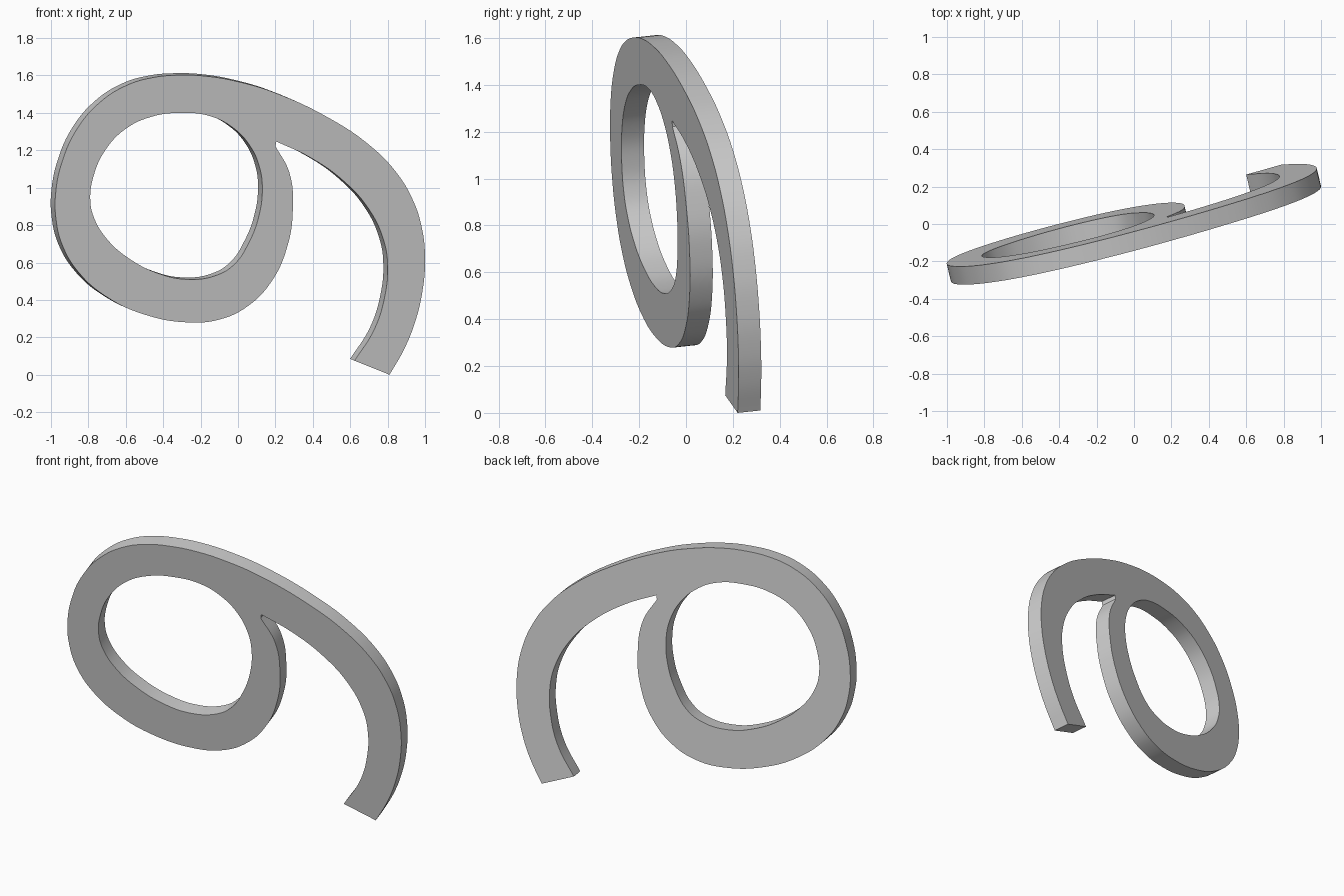
import bpy, bmesh
from mathutils import Vector

if "Cube" in bpy.data.objects:
    bpy.data.objects.remove(bpy.data.objects["Cube"])

# Outline of the front face as seen from the front (x, z)
outer = [(.81, 0), (.885, .13), (.943, .27), (.985, .44), (1, .62), (.982, .79), (.93, .945),
         (.84, 1.09), (.70, 1.23), (.5, 1.365), (.2, 1.507), (0, 1.567), (-.15, 1.594),
         (-.3, 1.602), (-.46, 1.588), (-.6, 1.545), (-.74, 1.455), (-.86, 1.315), (-.94, 1.14),
         (-.975, .97), (-.974, .84), (-.94, .695), (-.85, .545), (-.7, .415), (-.5, .322),
         (-.27, .28), (-.1, .295), (.05, .365), (.18, .50), (.265, .69), (.293, .88),
         (.275, 1.08), (.2, 1.222), (.205, 1.247), (.38, 1.165), (.56, 1.04), (.7, .885),
         (.78, .715), (.8, .58), (.785, .42), (.73, .245), (.623, .075)]
corners = [(.81, 0), (.2, 1.222), (.205, 1.247), (.623, .075)]
hole = [(-.79, .94), (-.77, 1.07), (-.71, 1.2), (-.6, 1.315), (-.46, 1.38), (-.31, 1.4),
        (-.15, 1.383), (-.03, 1.323), (.06, 1.23), (.115, 1.11), (.13, .99), (.112, .85),
        (.06, .71), (-.02, .59), (-.12, .53), (-.27, .51), (-.42, .54), (-.58, .62),
        (-.7, .725), (-.77, .84)]
THICK = 0.1
A, B, C = 0.026, 0.24, -0.108          # front plane: y = A + B x + C z

curve = bpy.data.curves.new("looped_band", 'CURVE')
curve.dimensions = '2D'
curve.fill_mode = 'BOTH'
curve.extrude = THICK / 2
curve.resolution_u = 8


def add_loop(points, sharp=()):
    s = curve.splines.new('BEZIER')
    s.bezier_points.add(len(points) - 1)
    for bp, p in zip(s.bezier_points, points):
        bp.co = (p[0], p[1], 0)
        kind = 'VECTOR' if p in sharp else 'AUTO'
        bp.handle_left_type = bp.handle_right_type = kind
    s.use_cyclic_u = True


add_loop(outer, corners)
add_loop(hole)

# Flat band with a round opening, turned into a mesh
band = bpy.data.objects.new("looped_band", curve)
bpy.context.collection.objects.link(band)
bpy.context.view_layer.objects.active = band
band.select_set(True)
bpy.ops.object.convert(target='MESH')
band = bpy.context.object

# Lay the band onto its tilted plane, thickness running along the plane normal
n = Vector((-B, 1, -C)).normalized()
bm = bmesh.new()
bm.from_mesh(band.data)
bmesh.ops.remove_doubles(bm, verts=bm.verts, dist=1e-4)
for v in bm.verts:
    u, h, w = v.co
    v.co = Vector((u, A + B * u + C * h, h)) + n * (THICK / 2 - w)
bmesh.ops.recalc_face_normals(bm, faces=bm.faces)
bm.to_mesh(band.data)
bm.free()
bpy.ops.object.shade_smooth_by_angle()
